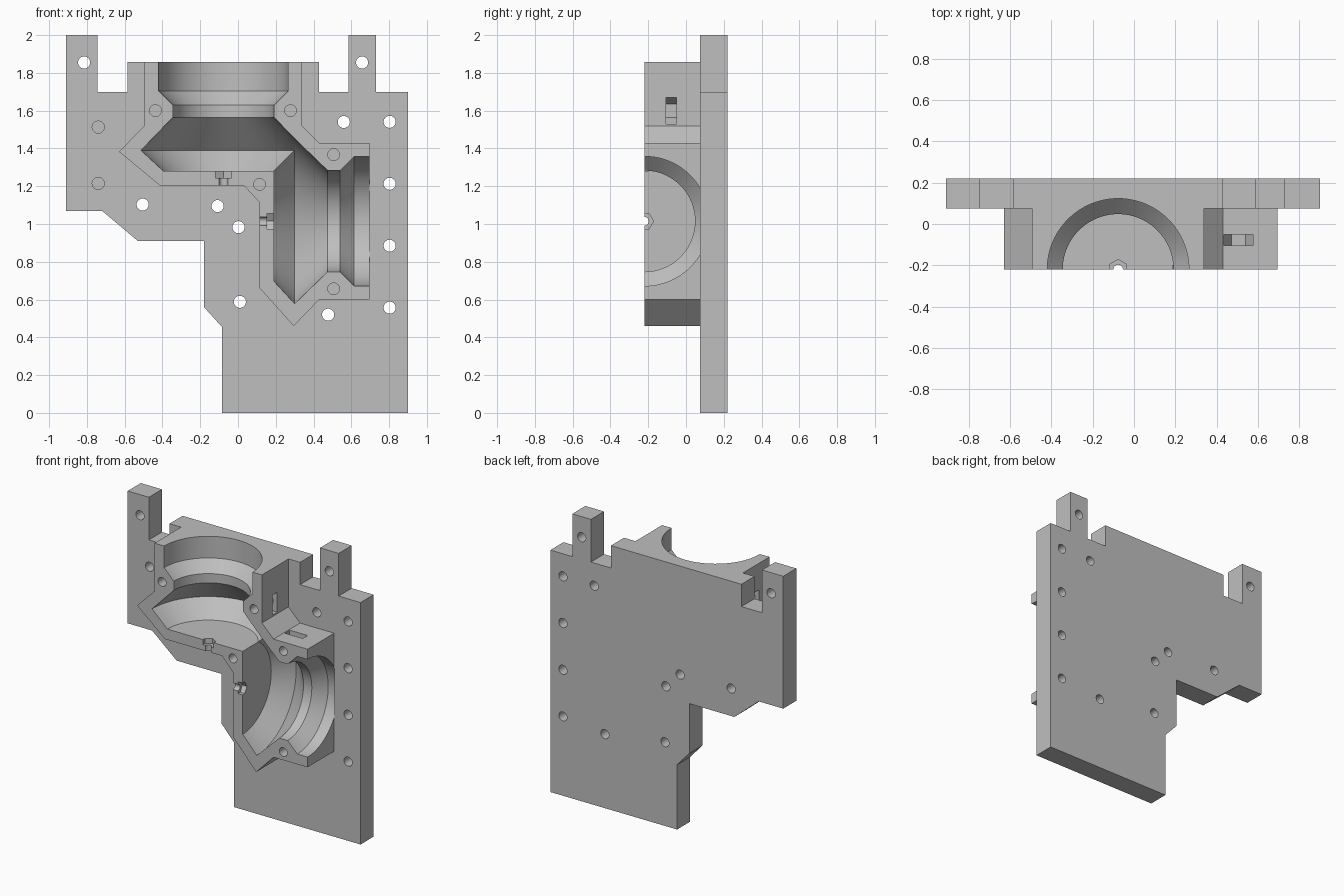
import bpy, bmesh, math
from mathutils import Vector

cube = bpy.data.objects.get("Cube")
if cube:
    bpy.data.objects.remove(cube, do_unlink=True)

FRONT, JOIN, BACK = -0.22, 0.075, 0.22

grey = bpy.data.materials.new("plain grey")
grey.use_nodes = True
grey.diffuse_color = (0.52, 0.52, 0.52, 1)
grey.node_tree.nodes["Principled BSDF"].inputs["Base Color"].default_value = (0.52, 0.52, 0.52, 1)


def make_object(name, bm):
    bmesh.ops.recalc_face_normals(bm, faces=bm.faces)
    mesh = bpy.data.meshes.new(name)
    bm.to_mesh(mesh)
    bm.free()
    mesh.materials.append(grey)
    ob = bpy.data.objects.new(name, mesh)
    bpy.context.collection.objects.link(ob)
    return ob


def prism(name, outline, y0, y1):
    """Extrude an x-z outline from y0 to y1."""
    bm = bmesh.new()
    face = bm.faces.new([bm.verts.new((x, y0, z)) for x, z in outline])
    new = bmesh.ops.extrude_face_region(bm, geom=[face])["geom"]
    bmesh.ops.translate(bm, vec=(0, y1 - y0, 0),
                        verts=[v for v in new if isinstance(v, bmesh.types.BMVert)])
    return make_object(name, bm)


def circle(x, z, r, n=32):
    return [(x + r * math.cos(2 * math.pi * i / n), z + r * math.sin(2 * math.pi * i / n))
            for i in range(n)]


def lathe(name, profile, origin, axis, steps):
    """Turn (radius, distance) pairs around an axis, with flat end caps."""
    axis, up = Vector(axis), Vector((0, 1, 0))
    side = axis.cross(up)
    bm = bmesh.new()
    rings = []
    for r, t in profile:
        ring = []
        for i in range(steps):
            a = 2 * math.pi * i / steps
            ring.append(bm.verts.new(Vector(origin) + axis * t + r * (up * math.cos(a) + side * math.sin(a))))
        rings.append(ring)
    for lower, upper in zip(rings, rings[1:]):
        for i in range(steps):
            j = (i + 1) % steps
            bm.faces.new((lower[i], lower[j], upper[j], upper[i]))
    bm.faces.new(rings[0])
    bm.faces.new(rings[-1])
    return make_object(name, bm)


def combine(target, other, operation):
    mod = target.modifiers.new("combine", 'BOOLEAN')
    mod.operation, mod.solver, mod.object = operation, 'EXACT', other
    bpy.context.view_layer.objects.active = target
    bpy.ops.object.modifier_apply(modifier=mod.name)
    bpy.data.objects.remove(other, do_unlink=True)


# Back plate with two top tabs
housing = prism("housing", [
    (-0.91, 2), (-0.745, 2), (-0.745, 1.70), (-0.585, 1.70), (-0.585, 1.857),
    (0.43, 1.857), (0.43, 1.70), (0.585, 1.70), (0.585, 2), (0.73, 2), (0.73, 1.70),
    (0.90, 1.70), (0.90, 0), (-0.085, 0), (-0.085, 0.455), (-0.18, 0.56),
    (-0.18, 0.91), (-0.53, 0.91), (-0.72, 1.07), (-0.91, 1.07)], JOIN, BACK)

# Raised shell on the front
shell = prism("shell", [
    (-0.495, 1.857), (-0.495, 1.52), (-0.63, 1.383), (-0.415, 1.205), (0.03, 1.205),
    (0.115, 1.113), (0.115, 0.66), (0.295, 0.46), (0.43, 0.60), (0.695, 0.60),
    (0.695, 1.43), (0.43, 1.43), (0.34, 1.52), (0.34, 1.857)], FRONT, JOIN + 0.05)
combine(housing, shell, 'UNION')

# Two matching turned cavities meeting at a right angle, each with a nut seat and pin hole
cavity = [(0.318, 0), (0.437, 0.11), (0.268, 0.285), (0.268, 0.35), (0.343, 0.425)]
for origin, axis, mouth in (((-0.077, FRONT, 1.28), (0, 0, 1), 0.65),
                            ((0.19, FRONT, 1.015), (1, 0, 0), 0.507)):
    combine(housing, lathe("cavity", cavity + [(0.343, mouth)], origin, axis, 96), 'DIFFERENCE')
    combine(housing, lathe("nut_seat", [(0.048, -0.036), (0.048, 0.03)], origin, axis, 6), 'DIFFERENCE')
    combine(housing, lathe("pin_hole", [(0.023, -0.12), (0.023, 0.03)], origin, axis, 24), 'DIFFERENCE')

# Mounting holes through the plate
through = [(-0.815, 1.855), (0.657, 1.855), (0.56, 1.54), (-0.505, 1.103), (-0.108, 1.095),
           (0.003, 0.983), (0.01, 0.588), (0.477, 0.52)]
through += [(0.803, 0.557 + 0.328 * i) for i in range(4)]
for x, z in through:
    combine(housing, prism("hole", circle(x, z, 0.032), 0, BACK + 0.1), 'DIFFERENCE')

# Blind holes at the left edge of the plate
for z in (1.215, 1.513):
    combine(housing, prism("blind_hole", circle(-0.74, z, 0.032), 0, 0.17), 'DIFFERENCE')

# Closing screw holes in the shell, each with a captive nut slot open to the outside
for x, z, angle in ((0.278, 1.60, 0), (0.506, 1.367, 90), (-0.437, 1.60, 180),
                    (0.506, 0.657, 270), (0.114, 1.21, 225)):
    combine(housing, prism("screw_hole", circle(x, z, 0.031), FRONT - 0.1, 0), 'DIFFERENCE')
    c, s = math.cos(math.radians(angle)), math.sin(math.radians(angle))
    slot = [(0.13, 0.07), (0, 0.07), (-0.06, 0.035), (-0.06, -0.035), (0, -0.07), (0.13, -0.07)]
    combine(housing, prism("nut_slot", [(x + u * c - v * s, z + u * s + v * c) for u, v in slot],
                           -0.105, -0.05), 'DIFFERENCE')

# Smooth bores with crisp edges
bpy.ops.object.select_all(action='DESELECT')
housing.select_set(True)
bpy.context.view_layer.objects.active = housing
bpy.ops.object.shade_smooth_by_angle(angle=math.radians(25))
